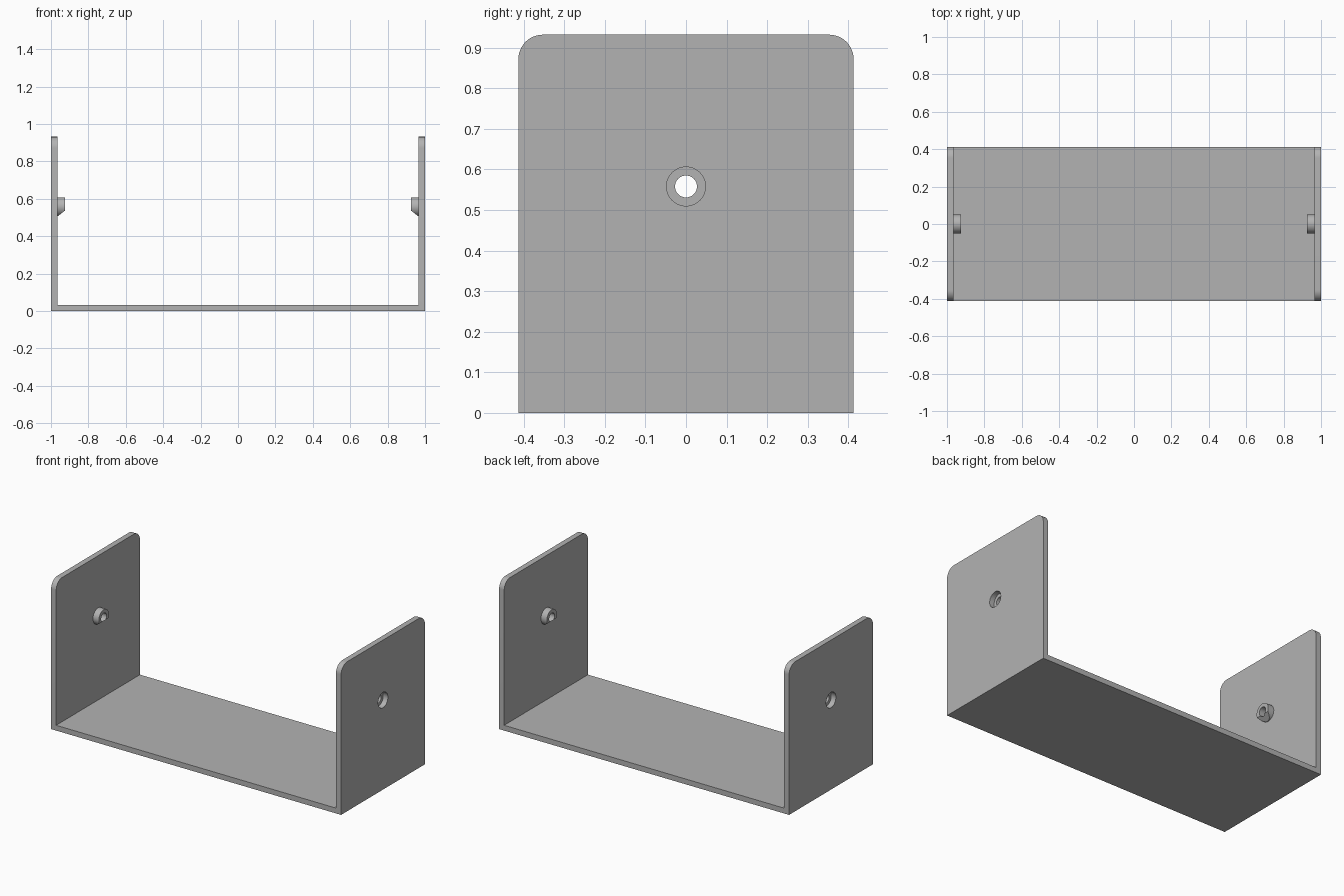
import bpy, bmesh, math
from mathutils import Matrix, Vector

if "Cube" in bpy.data.objects:
    bpy.data.objects.remove(bpy.data.objects["Cube"], do_unlink=True)

HALF_Y, HEIGHT, CORNER = 0.413, 0.932, 0.06
INNER, FLOOR, BOSS_END = 0.965, 0.033, 0.925
HOLE_Z = 0.558

grey = bpy.data.materials.new("plain grey")
grey.use_nodes = True
grey.diffuse_color = (0.45, 0.45, 0.45, 1)
grey.node_tree.nodes["Principled BSDF"].inputs["Base Color"].default_value = grey.diffuse_color


def make(name, bm):
    bmesh.ops.recalc_face_normals(bm, faces=bm.faces)
    mesh = bpy.data.meshes.new(name)
    bm.to_mesh(mesh)
    bm.free()
    mesh.materials.append(grey)
    obj = bpy.data.objects.new(name, mesh)
    bpy.context.collection.objects.link(obj)
    return obj


def prism(name, outline, axis, start, end):
    """Extrude a closed outline of 3D points along an axis."""
    bm = bmesh.new()
    shift = Vector(axis)
    face = bm.faces.new([bm.verts.new(Vector(p) + shift * start) for p in outline])
    new = bmesh.ops.extrude_face_region(bm, geom=[face])["geom"]
    moved = [v for v in new if isinstance(v, bmesh.types.BMVert)]
    bmesh.ops.translate(bm, verts=moved, vec=shift * (end - start))
    return make(name, bm)


def circle(radius):
    steps = [math.tau * i / 48 for i in range(48)]
    return [(0, radius * math.cos(a), HOLE_Z + radius * math.sin(a)) for a in steps]


def boolean(obj, other, operation):
    mod = obj.modifiers.new(operation.lower(), 'BOOLEAN')
    mod.operation, mod.object, mod.solver = operation, other, 'EXACT'
    other.hide_render = True
    other.hide_set(True)
    bpy.context.view_layer.objects.active = obj
    bpy.ops.object.modifier_apply(modifier=mod.name)
    bpy.data.objects.remove(other, do_unlink=True)


# Side outline with rounded upper corners
outline = [(0, -HALF_Y, 0), (0, HALF_Y, 0)]
for side, first in ((1, 0), (-1, 90)):
    for i in range(13):
        a = math.radians(first + 90 * i / 12)
        outline.append((0, side * (HALF_Y - CORNER) + CORNER * math.cos(a),
                        HEIGHT - CORNER + CORNER * math.sin(a)))

# U-shaped body: rounded block with the middle channel removed
body = prism("bracket", outline, (1, 0, 0), -1, 1)
channel = [(-INNER, 0, FLOOR), (INNER, 0, FLOOR), (INNER, 0, 2), (-INNER, 0, 2)]
boolean(body, prism("channel_cutter", channel, (0, 1, 0), -1, 1), 'DIFFERENCE')

for s in (1, -1):
    # Boss on the inner wall, sloped underneath
    boss = prism("boss", circle(0.05), (s, 0, 0), BOSS_END, INNER + 0.01)
    slope = [(s * (INNER + 0.001), 0, 0.505), (s * 0.905, 0, 0.553),
             (s * 0.905, 0, 0.45), (s * (INNER + 0.001), 0, 0.45)]
    boolean(boss, prism("slope_cutter", slope, (0, 1, 0), -0.2, 0.2), 'DIFFERENCE')
    boolean(body, boss, 'UNION')
    # Screw hole with a wider recess on the outer face
    boolean(body, prism("hole_cutter", circle(0.027), (s, 0, 0), 0.8, 1.1), 'DIFFERENCE')
    boolean(body, prism("recess_cutter", circle(0.048), (s, 0, 0), 0.968, 1.1), 'DIFFERENCE')

bpy.ops.object.select_all(action='DESELECT')
body.select_set(True)
bpy.context.view_layer.objects.active = body
bpy.ops.object.shade_smooth_by_angle(angle=math.radians(25))
